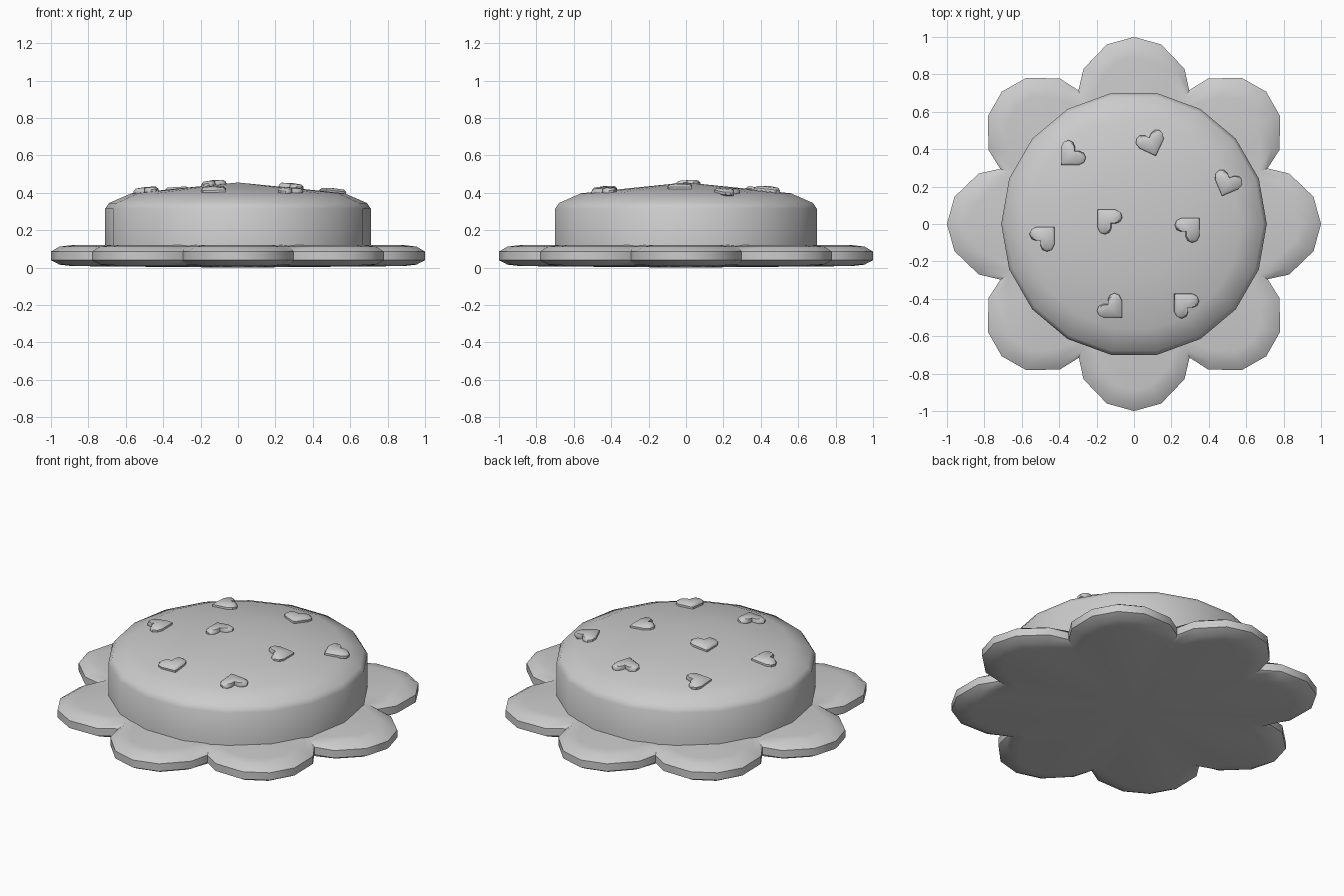
import bpy, bmesh
from math import sin, cos, pi, radians, sqrt, atan2
from mathutils import Matrix, Vector

if "Cube" in bpy.data.objects:
    bpy.data.objects.remove(bpy.data.objects["Cube"])


def loft(name, rings, bottom=None, top=None):
    """Skin a stack of rings, closing the ends with a fan to a centre point."""
    bm = bmesh.new()
    vr = [[bm.verts.new(p) for p in r] for r in rings]
    n = len(vr[0])
    for a, b in zip(vr, vr[1:]):
        for i in range(n):
            j = (i + 1) % n
            bm.faces.new((a[i], a[j], b[j], b[i]))
    for ring, tip in ((vr[0], bottom), (vr[-1], top)):
        if tip is not None:
            c = bm.verts.new(tip)
            for i in range(n):
                bm.faces.new((ring[i], ring[(i + 1) % n], c))
    bmesh.ops.recalc_face_normals(bm, faces=bm.faces)
    me = bpy.data.meshes.new(name)
    bm.to_mesh(me)
    bm.free()
    ob = bpy.data.objects.new(name, me)
    bpy.context.collection.objects.link(ob)
    bpy.ops.object.select_all(action='DESELECT')
    ob.select_set(True)
    bpy.context.view_layer.objects.active = ob
    bpy.ops.object.shade_smooth_by_angle(angle=radians(42))
    return ob


# Petal base: one petal outline repeated eight times, edge rounded by insets
petal = [(0.295, 0.715), (0.27, 0.83), (0.145, 0.96), (0, 1.0),
         (-0.145, 0.96), (-0.27, 0.83)]


def petal_ring(inset, z):
    pts = []
    for k in range(8):
        rot = Matrix.Rotation(k * pi / 4, 3, 'Z')
        for i, (x, y) in enumerate(petal):
            p = Vector((x, y, 0))
            c = Vector((0, 0, 0)) if i == 0 else Vector((0, 0.7, 0))
            p += (c - p).normalized() * inset
            p.z = z
            pts.append(rot @ p)
    return pts


loft("petal_base",
     [petal_ring(0.11, 0.008), petal_ring(0.045, 0.016), petal_ring(0, 0.04),
      petal_ring(0, 0.085), petal_ring(0.045, 0.112), petal_ring(0.11, 0.12)],
     bottom=(0, 0, 0), top=(0, 0, 0.12))

# Round body with a gently domed top, 18 sides
profile = [(0.71, 0.08), (0.71, 0.315), (0.69, 0.345), (0.57, 0.397), (0.3, 0.425)]
loft("domed_body",
     [[(r * cos(i * pi / 9), r * sin(i * pi / 9), z) for i in range(18)] for r, z in profile],
     bottom=(0, 0, 0.08), top=(0, 0, 0.455))

# Heart sprinkles: outline with the tip at +x, laid along the dome
half = [(0.0, 0.0), (0.095, 0.0), (0.123, 0.014), (0.133, 0.04), (0.122, 0.064), (0.1, 0.074)]
box = half + [(0.074, 0.074)] + [(b, a) for a, b in reversed(half[1:])]
outline = [(0.092 - (a + b) / sqrt(2), (a - b) / sqrt(2)) for a, b in box]


def heart_ring(s, z):
    return [(x * s, y * s, z) for x, y in outline]


hearts = [(-0.325, 0.38, 225), (0.085, 0.45, -70), (0.505, 0.235, -112),
          (-0.13, 0.012, 135), (0.285, -0.032, 45), (-0.49, -0.08, 45),
          (-0.13, -0.437, -45), (0.28, -0.437, 135)]
for n, (x, y, deg) in enumerate(hearts):
    ob = loft(f"heart_sprinkle_{n + 1}",
              [heart_ring(0.85, -0.012), heart_ring(1, -0.004),
               heart_ring(1, 0.01), heart_ring(0.8, 0.022)],
              bottom=(0, 0, -0.012), top=(0, 0, 0.026))
    r = sqrt(x * x + y * y)
    slope = Vector((0.1 * x / r, 0.1 * y / r, 1))
    tilt = Vector((0, 0, 1)).rotation_difference(slope).to_matrix().to_4x4()
    z = 0.455 - 0.1 * r
    ob.matrix_world = Matrix.Translation((x, y, z)) @ tilt @ Matrix.Rotation(radians(deg), 4, 'Z')
